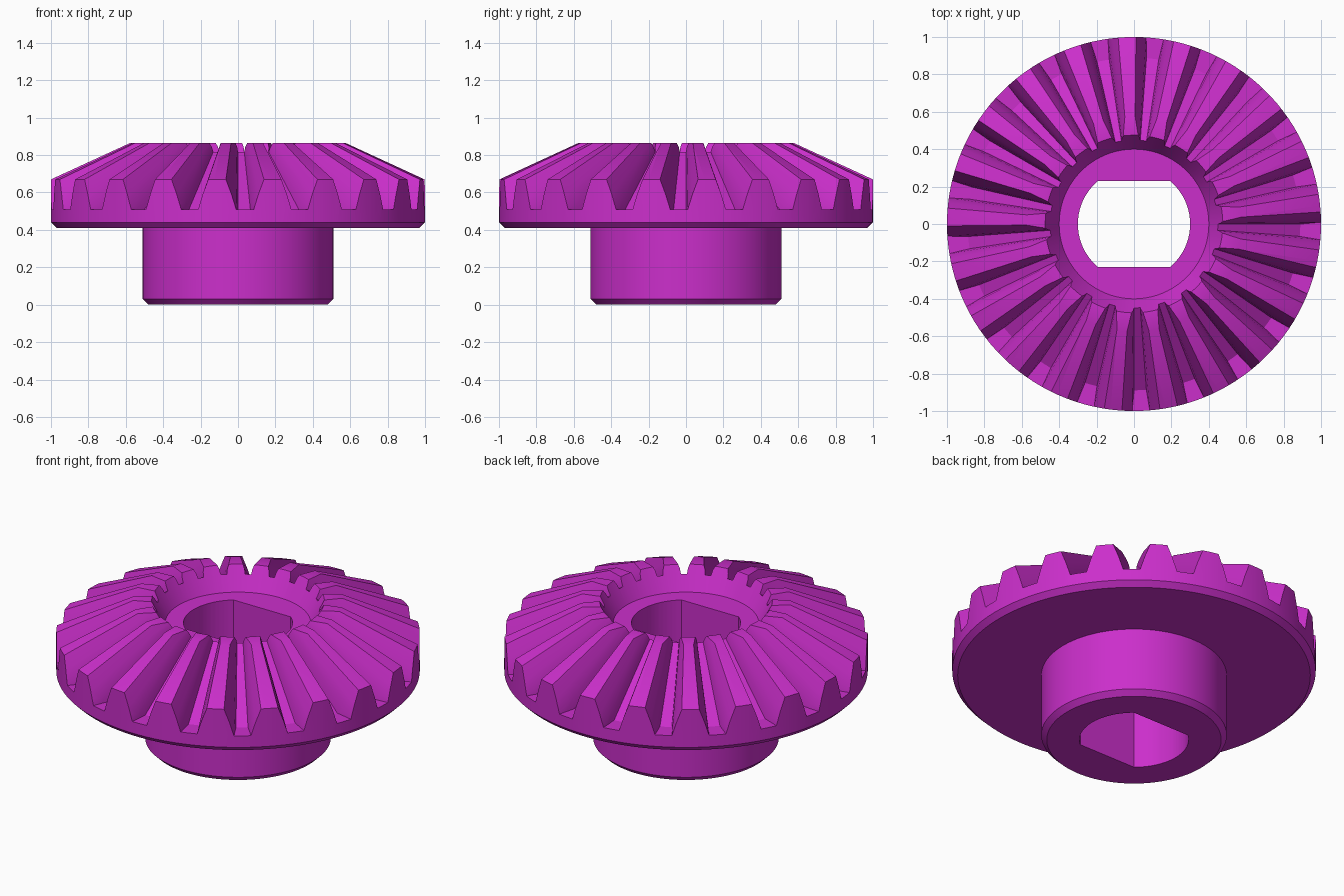
import bpy, bmesh, math

if "Cube" in bpy.data.objects:
    bpy.data.objects.remove(bpy.data.objects["Cube"])

TEETH = 21
PITCH = 2 * math.pi / TEETH
PHASE = math.radians(-90 + 2.14)      # centre of the first gap
APEX = 1.13                           # height where all tooth lines meet
ROOT, TIP, LEDGE = 0.697, 0.46, 0.51  # root slope, tip slope, outer ledge height

magenta = bpy.data.materials.new("magenta")
magenta.diffuse_color = (0.60, 0.028, 0.60, 1)
magenta.use_nodes = True
magenta.node_tree.nodes["Principled BSDF"].inputs["Base Color"].default_value = magenta.diffuse_color


def make_object(name, bm):
    bmesh.ops.recalc_face_normals(bm, faces=bm.faces)
    mesh = bpy.data.meshes.new(name)
    bm.to_mesh(mesh)
    bm.free()
    mesh.materials.append(magenta)
    obj = bpy.data.objects.new(name, mesh)
    bpy.context.collection.objects.link(obj)
    return obj


def lathe(name, profile, steps=126):
    bm = bmesh.new()
    verts = [bm.verts.new((r, 0, z)) for r, z in profile]
    edges = [bm.edges.new(p) for p in zip(verts, verts[1:])]
    bmesh.ops.spin(bm, geom=verts + edges, cent=(0, 0, 0), axis=(0, 0, 1),
                   angle=2 * math.pi, steps=steps, use_duplicate=False)
    bmesh.ops.remove_doubles(bm, verts=bm.verts, dist=1e-5)
    return make_object(name, bm)


def loft(bm, rings):
    """Closed solid through rings of equal point count."""
    rings = [[bm.verts.new(p) for p in ring] for ring in rings]
    n = len(rings[0])
    for a, b in zip(rings, rings[1:]):
        for i in range(n):
            j = (i + 1) % n
            bm.faces.new((a[i], a[j], b[j], b[i]))
    caps = [bm.faces.new(rings[0][::-1]), bm.faces.new(rings[-1])]
    bmesh.ops.triangulate(bm, faces=caps)


def half_gap(m):
    """Half the angular gap width at slope m, slightly curved like a real flank."""
    table = [(0.30, 0.137), (TIP, 0.102), (0.54, 0.072), (0.62, 0.047), (ROOT, 0.037)]
    for (m0, w0), (m1, w1) in zip(table, table[1:]):
        if m <= m1:
            return w0 + (w1 - w0) * (m - m0) / (m1 - m0)
    return table[-1][1]


# Gear body: hub, chamfered disc, conical tooth envelope and dished top
gear = lathe("bevel_gear", [
    (0, 0), (0.48, 0), (0.51, 0.03), (0.51, 0.41), (0.97, 0.41), (1, 0.44),
    (1, 0.67), (0.576, 0.865), (0.475, 0.865), (0.40, 0.73), (0, 0.73)])

# Tooth gaps: tapered wedges aimed at the apex, floor levelled off at the ledge
bm = bmesh.new()
for k in range(TEETH):
    centre = PHASE + k * PITCH
    rings = []
    for t in (0.3, 0.6, (APEX - LEDGE) / ROOT, 0.95, 1.0, 1.06):
        bottom = min(ROOT, (APEX - LEDGE) / t)
        slopes = [bottom, min(0.62, bottom - 0.01), 0.54, TIP, 0.30]
        side = [(half_gap(m), APEX - m * t) for m in slopes]
        outline = side + [(-w, z) for w, z in reversed(side)]
        rings.append([(t * math.cos(centre + w), t * math.sin(centre + w), z)
                      for w, z in outline])
    loft(bm, rings)
gap_cutter = make_object("gap_cutter", bm)

# Shaft bore: round hole with two flats
bm = bmesh.new()
corner = math.asin(0.23 / 0.30)
arc = [-corner + 2 * corner * i / 20 for i in range(21)]
outline = [(0.3 * math.cos(a), 0.3 * math.sin(a)) for a in arc]
outline += [(-x, -y) for x, y in outline]
loft(bm, [[(x, y, z) for x, y in outline] for z in (-0.2, 1.2)])
bore_cutter = make_object("bore_cutter", bm)

# Cut the gaps and bore, then remove the helpers
bpy.context.view_layer.objects.active = gear
gear.select_set(True)
for cutter in (gap_cutter, bore_cutter):
    cutter.hide_render = True
    mod = gear.modifiers.new(cutter.name, 'BOOLEAN')
    mod.operation = 'DIFFERENCE'
    mod.solver = 'EXACT'
    mod.object = cutter
    bpy.ops.object.modifier_apply(modifier=mod.name)
    bpy.data.objects.remove(cutter)

bpy.ops.object.shade_smooth_by_angle(angle=math.radians(25))
